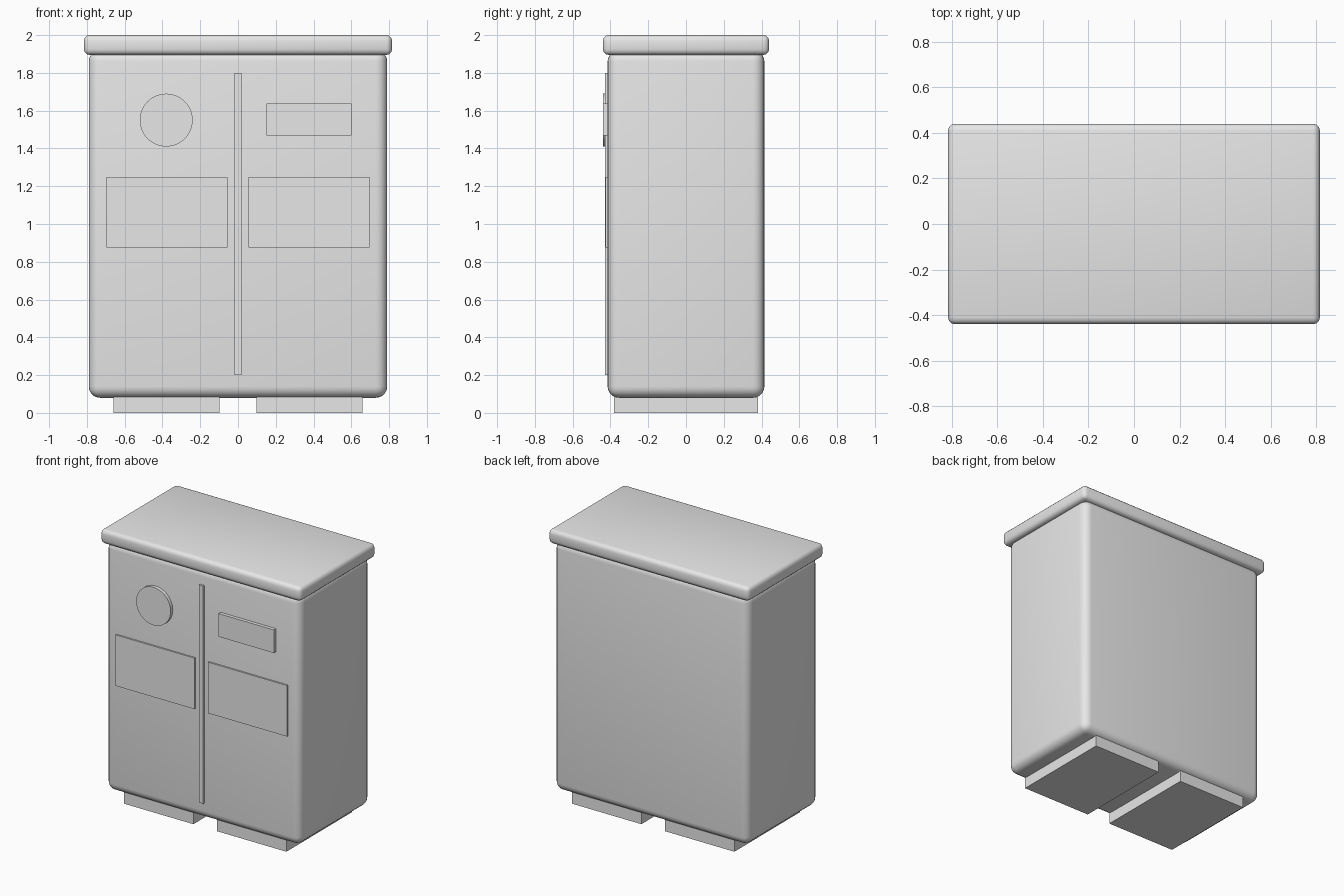
import bpy
import math

if "Cube" in bpy.data.objects:
    bpy.data.objects.remove(bpy.data.objects["Cube"])

grey = bpy.data.materials.new("light grey")
grey.diffuse_color = (0.8, 0.8, 0.8, 1)
grey.use_nodes = True
grey.node_tree.nodes["Principled BSDF"].inputs["Base Color"].default_value = grey.diffuse_color


def box(name, x, y, z, bevel=0, segments=4):
    """Box from (min, max) ranges, optionally with rounded edges."""
    bpy.ops.mesh.primitive_cube_add(
        size=1, location=(sum(x) / 2, sum(y) / 2, sum(z) / 2))
    ob = bpy.context.object
    ob.name = name
    ob.scale = (x[1] - x[0], y[1] - y[0], z[1] - z[0])
    bpy.ops.object.transform_apply(location=False, rotation=False, scale=True)
    ob.data.materials.append(grey)
    if bevel:
        mod = ob.modifiers.new("rounding", 'BEVEL')
        mod.width = bevel
        mod.segments = segments
        bpy.ops.object.modifier_apply(modifier=mod.name)
        bpy.ops.object.shade_smooth_by_angle(angle=math.radians(40))
    return ob


# Rounded cabinet and overhanging lid
box("bin_body", (-0.79, 0.79), (-0.415, 0.415), (0.08, 1.92), 0.06, 5)
box("lid", (-0.816, 0.816), (-0.44, 0.44), (1.895, 2.0), 0.03, 3)

# Feet and label panels, one per side
for side, s in (("left", -1), ("right", 1)):
    foot = sorted((s * 0.097, s * 0.66))
    panel = sorted((s * 0.055, s * 0.697))
    box(side + "_foot", foot, (-0.38, 0.38), (0, 0.085))
    box(side + "_label_panel", panel, (-0.427, -0.41), (0.875, 1.25))

# Strip between the two doors
box("door_strip", (-0.018, 0.018), (-0.43, -0.41), (0.2, 1.8))

# Deposit openings: slot on the right, round on the left
box("slot_cover", (0.15, 0.6), (-0.44, -0.41), (1.468, 1.638))
bpy.ops.mesh.primitive_cylinder_add(
    vertices=48, radius=0.14, depth=0.03,
    location=(-0.38, -0.425, 1.55), rotation=(math.pi / 2, 0, 0))
disc = bpy.context.object
disc.name = "round_cover"
disc.data.materials.append(grey)
bpy.ops.object.shade_smooth_by_angle(angle=math.radians(30))
